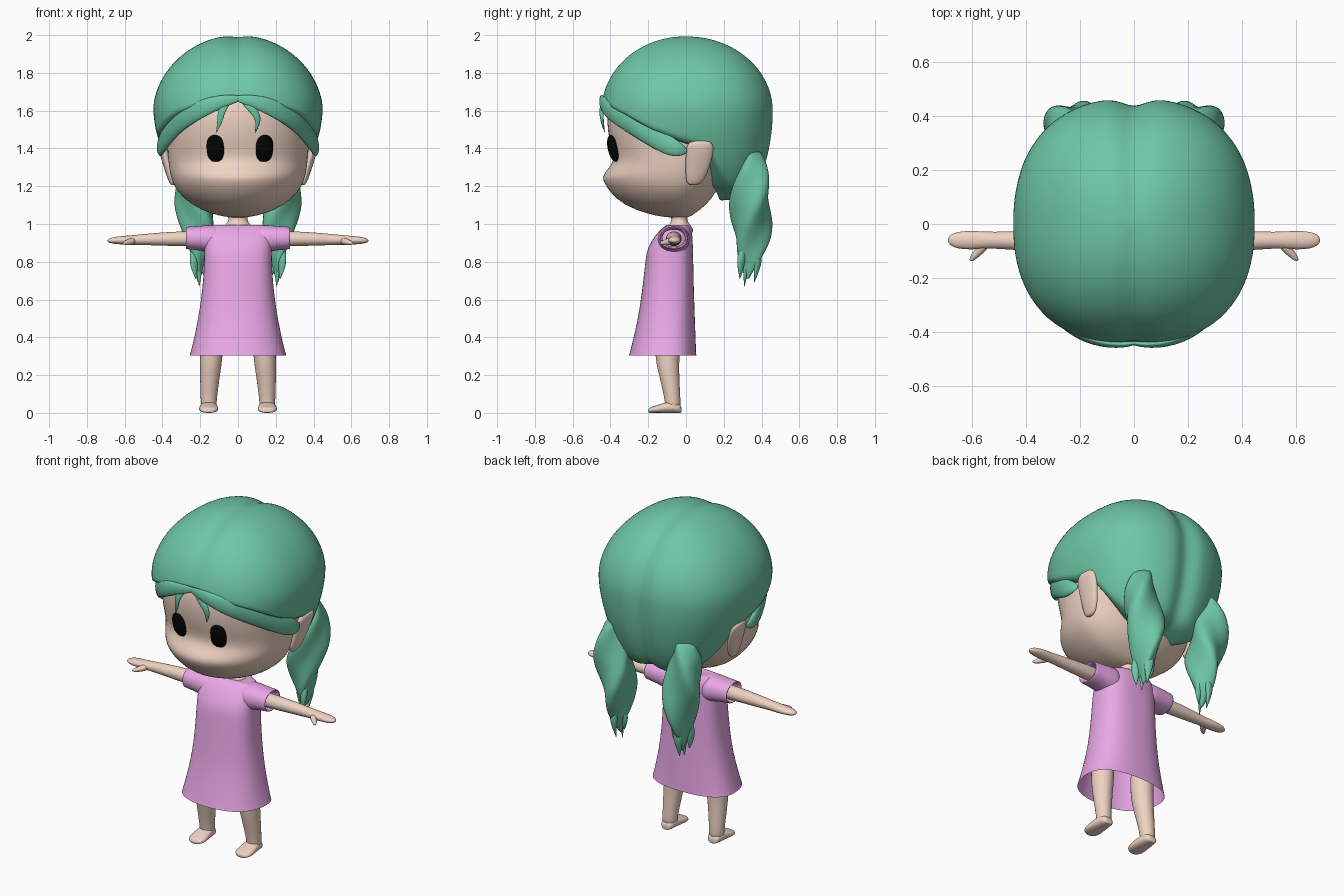
import bpy, bmesh, math
from mathutils import Vector as V


def material(name, rgb):
    m = bpy.data.materials.new(name)
    m.diffuse_color = (*rgb, 1)
    return m


HAIR = material("green_hair", (0.156, 0.57, 0.375))
SKIN = material("skin", (0.86, 0.65, 0.54))
PINK = material("pink_cloth", (0.82, 0.39, 0.80))
BLACK = material("black", (0.001, 0.001, 0.001))


def ring(c, a, b, n=20, e=2.0, lobes=0.0, phase=0.0):
    """Superellipse loop around c with half-axes a and b, optionally lobed and turned."""
    pts = []
    for i in range(n):
        t = 2 * math.pi * i / n
        x, y = math.cos(t), math.sin(t)
        ridge = 1 - 2 * abs(math.sin(1.5 * t + phase))
        k = (abs(x) ** e + abs(y) ** e) ** (-1 / e) * (1 + lobes * ridge)
        pts.append(V(c) + V(a) * x * k + V(b) * y * k)
    return pts


def level(z, hx, yf, yb, yc, e=2.0, n=32):
    """Horizontal loop whose front and back depths differ."""
    pts = ring((0, 0, 0), (1, 0, 0), (0, 1, 0), n, e)
    return [V((p.x * hx, yc + p.y * ((yb - yc) if p.y > 0 else (yc - yf)), z)) for p in pts]


def loft(name, rings, mat, mirror=False, caps=(True, True), sub=1):
    n = len(rings[0])
    verts = [p for r in rings for p in r]
    faces = [(k * n + i, k * n + (i + 1) % n, (k + 1) * n + (i + 1) % n, (k + 1) * n + i)
             for k in range(len(rings) - 1) for i in range(n)]
    for on, k in zip(caps, (0, len(rings) - 1)):
        if on:
            verts.append(sum(rings[k], V()) / n)
            faces += [(k * n + i, k * n + (i + 1) % n, len(verts) - 1) for i in range(n)]
    me = bpy.data.meshes.new(name)
    me.from_pydata(verts, [], faces)
    bm = bmesh.new()
    bm.from_mesh(me)
    bmesh.ops.recalc_face_normals(bm, faces=bm.faces)
    bm.to_mesh(me)
    bm.free()
    me.materials.append(mat)
    me.polygons.foreach_set("use_smooth", [True] * len(me.polygons))
    ob = bpy.data.objects.new(name, me)
    bpy.context.collection.objects.link(ob)
    if mirror:
        ob.modifiers.new("mirror", "MIRROR").use_mirror_merge = False
    if sub:
        m = ob.modifiers.new("smooth", "SUBSURF")
        m.levels = m.render_levels = sub
    return ob


def lerp(table, t):
    for (a, p), (b, q) in zip(table, table[1:]):
        if t <= b:
            return p + (q - p) * max(0, (t - a) / (b - a))
    return table[-1][1]


def strand(name, path, mirror=False, thick=0.5):
    """Flat lock of hair following (x, y, z, half width) points, facing outwards."""
    rings = []
    for i, (x, y, z, h) in enumerate(path):
        q, p = path[min(i + 1, len(path) - 1)], path[max(i - 1, 0)]
        tan = (V(q[:3]) - V(p[:3])).normalized()
        out = V((x, y, 0)).normalized()
        side = tan.cross(out).normalized()
        rings.append(ring((x, y, z), side * h, side.cross(tan) * h * thick, 10))
    return loft(name, rings, HAIR, mirror, sub=2)


# Head with protruding mouth area
loft("head", [level(*r, -0.05, 2.0 + max(0, min(.25, (r[0] - 1.25) * 2))) for r in (
    (1.035, .05, -.11, .02), (1.052, .14, -.20, .04), (1.10, .25, -.335, .11),
    (1.17, .32, -.405, .16), (1.21, .343, -.43, .18), (1.25, .357, -.45, .20),
    (1.29, .365, -.415, .22), (1.335, .37, -.38, .25), (1.40, .375, -.395, .28),
    (1.48, .38, -.415, .31), (1.58, .385, -.42, .33), (1.68, .36, -.40, .33),
    (1.78, .29, -.30, .28), (1.86, .14, -.15, .14))], SKIN)

# Eyes
for s in (-1, 1):
    ks = [-.98, -.85, -.6, -.3, 0, .3, .6, .85, .98]
    eye = loft("eye", [ring((0, 0, .073 * k), (.047 * (1 - abs(k) ** 3) ** .4, 0, 0),
                            (0, .028 * (1 - k * k) ** .5, 0)) for k in ks], BLACK)
    eye.location = (.01 + .13 * s, -.386, 1.40)
    eye.rotation_euler = (.22, 0, .22 * s)

# Ears
loft("ear", [ring((x, y, z), (t, 0, 0), (0, r, 0), 16) for x, y, z, t, r in (
    (.345, .04, 1.207, .012, .03), (.35, .048, 1.235, .022, .052), (.368, .062, 1.30, .026, .065),
    (.39, .072, 1.38, .028, .076), (.402, .075, 1.42, .026, .072), (.408, .075, 1.44, .015, .048))],
    SKIN, mirror=True)

# Hair cap: hairline rises at the front and drops behind the ears
hairline = [(0, 1.665), (.4, 1.63), (.8, 1.57), (1.2, 1.48), (1.57, 1.42), (1.78, 1.40),
            (2.1, 1.21), (2.5, 1.12), (3.15, 1.16)]
width = [(1.1, .26), (1.2, .32), (1.3, .375), (1.4, .408), (1.5, .437), (1.6, .45)]
back = [(1.1, .31), (1.2, .385), (1.3, .425), (1.4, .45), (1.5, .464), (1.6, .469)]
N, ROWS = 64, 22


def cap_ring(k):
    pts = []
    for d in ring((0, 0, 0), (1, 0, 0), (0, 1, 0), N, 2.35):
        edge = lerp(hairline, math.atan2(abs(d.x), -d.y))
        f = math.sin(math.pi / 2 * max(k, 0) / ROWS)
        z = edge + (1.998 - edge) * f
        h = max(0, z - 1.6) / .4
        inner = .65 if k < 0 else 1
        sx, sy = (inner * max(0, 1 - h ** p) ** .5 for p in (1.85, 2.0))
        x = d.x * lerp(width, z) * sx
        y = d.y * (lerp(back, z) if d.y > 0 else .452) * sy
        groove = math.exp(-(x / .05) ** 2)
        y *= 1 - (.075 if y > 0 else .02) * groove
        pts.append(V((x, y, z - .012 * groove * h)))
    return pts


loft("hair_cap", [cap_ring(k) for k in range(-1, ROWS)], HAIR, caps=(False, True))

# Swept fringe and thin forehead wisps
strand("fringe", [(-.015, -.44, 1.665, .015), (.04, -.45, 1.66, .028), (.12, -.443, 1.64, .042),
                  (.22, -.405, 1.60, .053), (.31, -.315, 1.55, .06), (.375, -.19, 1.475, .06),
                  (.408, -.09, 1.412, .055), (.415, -.03, 1.39, .04), (.405, .005, 1.385, .012)],
       mirror=True, thick=.42)
strand("wisp_left", [(-.05, -.44, 1.65, .018), (-.09, -.45, 1.60, .022), (-.095, -.445, 1.54, .015),
                     (-.115, -.43, 1.485, .002)])
strand("wisp_right", [(.03, -.44, 1.65, .018), (.08, -.45, 1.605, .024), (.115, -.445, 1.55, .018),
                      (.09, -.43, 1.485, .002)])

# Twisted pigtails with loose ends
tail = [(.22, .35, 1.40, .025, .025), (.235, .355, 1.36, .06, .05), (.245, .355, 1.28, .088, .078),
        (.24, .35, 1.19, .10, .10), (.225, .345, 1.10, .107, .11), (.21, .345, 1.01, .096, .11),
        (.205, .345, .92, .074, .095), (.205, .34, .84, .052, .07), (.207, .335, .77, .026, .038),
        (.205, .325, .71, .006, .01)]
fine = []
for p, q in zip(tail, tail[1:]):
    fine += [V(p).lerp(V(q), f) for f in (0, .5)]
loft("pigtail", [ring(p[:3], (p[3], 0, 0), (0, p[4], 0), 30, 2, .18, i * .33)
                 for i, p in enumerate(fine + [V(tail[-1])])], HAIR, mirror=True)
for dx, dy, zt in ((.03, -.05, .71), (-.035, .0, .73), (.01, .045, .69), (0, -.02, .67)):
    strand("pigtail_tip", [(.205 + dx * .3, .345 + dy * .3, .92, .03), (.205 + dx, .34 + dy, .82, .032),
                           (.207 + dx * .8, .335 + dy * .9, .76, .02),
                           (.205 + dx * .6, .325 + dy * .8, zt, .002)], mirror=True, thick=.7)

# Neck
loft("neck", [ring((0, -.035, z), (r, 0, 0), (0, r * .85, 0)) for z, r in (
    (.95, .10), (.985, .08), (1.01, .052), (1.035, .048), (1.06, .07))], SKIN)

# Dress body, open at the hem
loft("dress", [level(*r, -.09, 2.8 if r[0] > .6 else 2.45) for r in (
    (.305, .256, -.302, .055), (.31, .254, -.30, .054), (.42, .226, -.272, .05),
    (.55, .202, -.245, .045), (.70, .183, -.226, .04), (.82, .179, -.213, .038),
    (.87, .178, -.205, .037), (.94, .176, -.165, .034), (.98, .16, -.125, .028),
    (1.0, .125, -.095, .018), (.992, .105, -.085, .008))], PINK, caps=(False, True))

# Sleeves with turned-in cuffs
loft("sleeve", [ring((x, -.065, z), (0, a, 0), (0, 0, b), 20, 2.3) for x, z, a, b in (
    (.09, .915, .085, .08), (.15, .922, .085, .074), (.20, .925, .08, .065), (.268, .926, .075, .06),
    (.276, .926, .074, .059), (.274, .926, .064, .05), (.22, .925, .06, .045))],
    PINK, mirror=True, caps=(True, False))

# Arms, hands and thumbs
loft("arm", [ring((x, y, z), (0, a, 0), (0, 0, b), 16) for x, y, z, a, b in (
    (.20, -.065, .922, .045, .042), (.30, -.064, .922, .041, .04), (.42, -.062, .92, .037, .035),
    (.52, -.06, .917, .031, .028), (.56, -.06, .915, .033, .026), (.61, -.06, .914, .036, .023),
    (.655, -.06, .913, .032, .019), (.68, -.06, .912, .022, .013), (.69, -.06, .912, .008, .005))],
    SKIN, mirror=True)
loft("thumb", [ring((x, y, z), (r * .7, r * .7, 0), (0, 0, r), 10) for x, y, z, r in (
    (.55, -.07, .912, .022), (.575, -.10, .905, .018), (.595, -.122, .90, .013),
    (.608, -.136, .898, .006))], SKIN, mirror=True)

# Legs
loft("leg", [ring((x, y, z), (a, 0, 0), (0, b, 0)) for x, y, z, a, b in (
    (.138, -.10, .50, .065, .07), (.140, -.10, .30, .061, .066), (.147, -.092, .22, .055, .056),
    (.153, -.078, .12, .047, .046), (.155, -.07, .06, .042, .042), (.155, -.07, .02, .042, .04))],
    SKIN, mirror=True)

# Feet with flat soles
loft("foot", [ring((.155, y, h / 2), (w, 0, 0), (0, 0, h / 2), 16, 2.6) for y, w, h in (
    (-.024, .02, .03), (-.032, .036, .05), (-.07, .044, .064), (-.11, .048, .056),
    (-.155, .053, .04), (-.185, .046, .032), (-.199, .025, .022))], SKIN, mirror=True)
